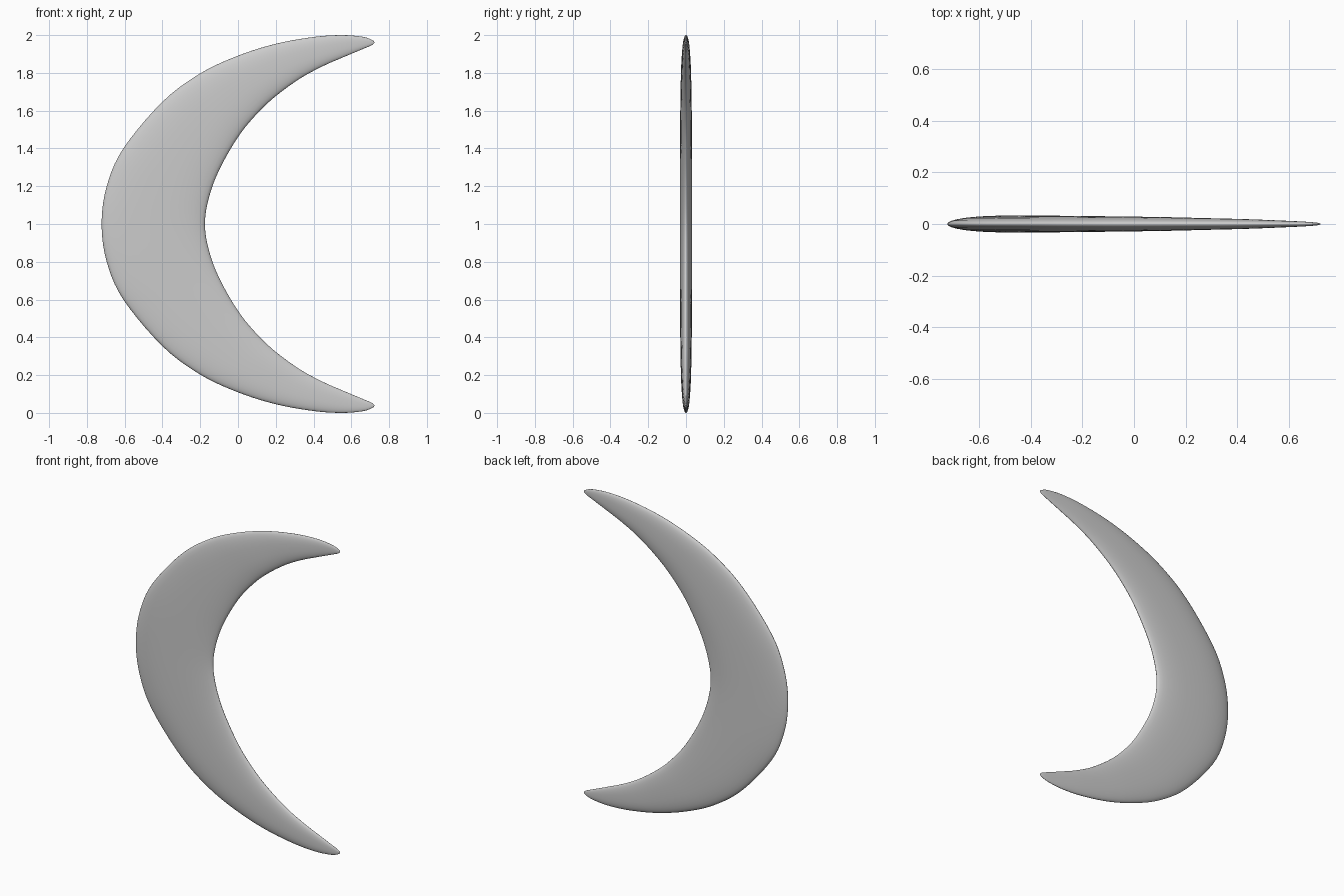
import bpy, bmesh, math
from mathutils import Vector

if "Cube" in bpy.data.objects:
    bpy.data.objects.remove(bpy.data.objects["Cube"])

# Upper half stations, middle to tip: outer x, z, inner x, z, half thickness
STATIONS = [
    (-.722, 1.0, -.175, 1.0, .033),
    (-.695, 1.2, -.155, 1.135, .033),
    (-.607, 1.4, -.10, 1.285, .0325),
    (-.40, 1.647, 0.0, 1.46, .031),
    (-.20, 1.797, .10, 1.583, .029),
    (0.0, 1.891, .20, 1.677, .027),
    (.20, 1.954, .33, 1.771, .023),
    (.40, 1.990, .45, 1.836, .019),
    (.55, 2.0, .56, 1.884, .014),
    (.66, 1.991, .66, 1.926, .009),
    (.708, 1.975, .708, 1.947, .005),
    (.722, 1.961, .722, 1.961, 0.0),
]
STEPS, SIDES = 5, 32


def spline(a, b, c, d, t):
    return 0.5 * (2 * b + (c - a) * t + (2 * a - 5 * b + 4 * c - d) * t ** 2
                  + (3 * b - a - 3 * c + d) * t ** 3)


def flip(s):
    return (s[0], 2 - s[1], s[2], 2 - s[3], s[4])


def past_tip(s):
    return (s[2], s[3], s[0], s[1], -s[4])


# Full run of stations from lower tip to upper tip, outline rounding each tip
full = [flip(s) for s in reversed(STATIONS[1:])] + STATIONS
full = [past_tip(full[1])] + full + [past_tip(full[-2])]
ribs = []
for i in range(1, len(full) - 2):
    for k in range(STEPS):
        ribs.append([spline(*v, k / STEPS) for v in zip(*full[i - 1:i + 3])])
ribs.append(list(full[-2]))

# Flattened rounded cross-sections swept along the crescent
bm = bmesh.new()
rings = []
for ox, oz, ix, iz, h in ribs:
    outer, inner = Vector((ox, 0, oz)), Vector((ix, 0, iz))
    ring = []
    for j in range(SIDES):
        a = 2 * math.pi * j / SIDES
        c = math.cos(a)
        t = math.copysign(abs(c) ** 0.8, c)
        p = (outer + inner) / 2 + (outer - inner) / 2 * t
        p.y = max(h, 0) * math.sin(a)
        ring.append(bm.verts.new(p))
    rings.append(ring)
for r, q in zip(rings, rings[1:]):
    for j in range(SIDES):
        n = (j + 1) % SIDES
        bm.faces.new((r[j], r[n], q[n], q[j]))
bmesh.ops.remove_doubles(bm, verts=bm.verts, dist=0.0002)
bmesh.ops.recalc_face_normals(bm, faces=bm.faces)
for f in bm.faces:
    f.smooth = True
mesh = bpy.data.meshes.new("crescent")
bm.to_mesh(mesh)
bm.free()
bpy.context.collection.objects.link(bpy.data.objects.new("crescent", mesh))
